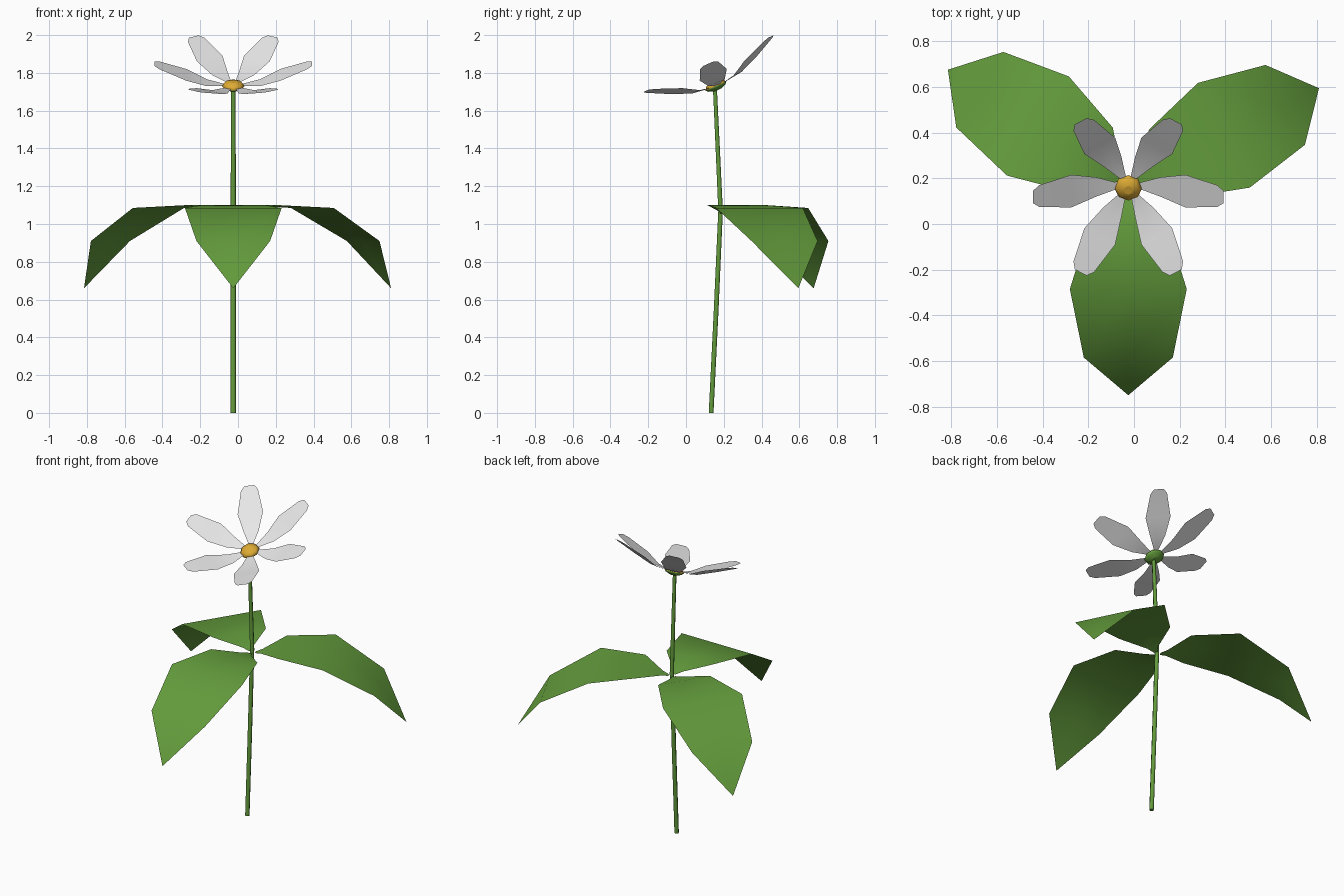
import bpy, bmesh
from math import sin, cos, pi, radians
from mathutils import Matrix, Vector

if "Cube" in bpy.data.objects:
    bpy.data.objects.remove(bpy.data.objects["Cube"])


def material(name, rgb):
    m = bpy.data.materials.new(name)
    m.diffuse_color = (*rgb, 1)
    m.use_nodes = True
    m.node_tree.nodes["Principled BSDF"].inputs["Base Color"].default_value = m.diffuse_color
    return m


GREEN = material("leaf green", (0.125, 0.33, 0.045))
WHITE = material("petal white", (0.8, 0.8, 0.8))
YELLOW = material("centre yellow", (0.73, 0.41, 0.035))


def finish(name, bm, mats):
    me = bpy.data.meshes.new(name)
    bm.to_mesh(me)
    bm.free()
    for m in mats:
        me.materials.append(m)
    ob = bpy.data.objects.new(name, me)
    bpy.context.collection.objects.link(ob)
    return ob


def blade(name, rows, mat, matrix):
    """Thin blade along +x from rows of (distance, half width, height)."""
    bm = bmesh.new()
    prev = None
    for d, w, h in rows:
        ys = (w, 0, -w) if w else (0,)
        cur = [bm.verts.new(matrix @ Vector((d, y, h))) for y in ys]
        if prev:
            for i in range(2):
                if len(cur) == 1:
                    bm.faces.new((prev[i], prev[i + 1], cur[0]))
                else:
                    bm.faces.new((prev[i], prev[i + 1], cur[i + 1], cur[i]))
        prev = cur
    for f in bm.faces:
        f.normal_update()
        f.smooth = True
    return finish(name, bm, [mat])


def lathe(name, rings, sides, mats, split=None):
    """Skin rings of (centre, radius, matrix); faces past ring `split` use material 1."""
    bm = bmesh.new()
    loops = []
    for c, r, mat in rings:
        loops.append([bm.verts.new(mat @ (Vector(c) + Vector(
            (r * cos(2 * pi * i / sides), r * sin(2 * pi * i / sides), 0))))
            for i in range(sides)])
    for k in range(len(loops) - 1):
        for i in range(sides):
            j = (i + 1) % sides
            f = bm.faces.new((loops[k][i], loops[k][j], loops[k + 1][j], loops[k + 1][i]))
            f.smooth = True
            f.material_index = int(split is not None and k >= split)
    bm.faces.new(loops[0][::-1])
    top = bm.faces.new(loops[-1])
    top.material_index = int(split is not None)
    return finish(name, bm, mats)


# Stem: slightly bent where the leaves attach
I = Matrix.Identity(4)
X = -0.025
lathe("stem", [((X, 0.133, 0), 0.0145, I), ((X, 0.16, 0.55), 0.0145, I),
               ((X, 0.183, 1.07), 0.014, I), ((X, 0.168, 1.4), 0.013, I),
               ((X, 0.153, 1.722), 0.012, I)], 6, [GREEN])

# Three drooping leaves around the stem
leaf_rows = [(0.02, 0.012, 1.055), (0.06, 0.035, 1.065), (0.185, 0.168, 1.1),
             (0.467, 0.256, 1.085), (0.767, 0.195, 0.91), (0.932, 0, 0.66)]
for n, a in (("front", 270), ("back_left", 148), ("back_right", 26.3)):
    blade("leaf_" + n, leaf_rows, GREEN,
          Matrix.Translation((X, 0.182, 0)) @ Matrix.Rotation(radians(a), 4, 'Z'))

# Six petals on a flower head tilted to the front
tilt = Matrix.Rotation(radians(23.5), 4, 'X')
head = Matrix.Translation((X, 0.168, 1.735)) @ tilt
petal_rows = [(0.035, 0.01, 0), (0.14, 0.046, 0.014), (0.25, 0.078, 0.06),
              (0.39, 0.052, 0.114), (0.417, 0.03, 0.124)]
for k in range(6):
    blade(f"petal_{k + 1}", petal_rows, WHITE,
          head @ Matrix.Rotation(radians(60 * k), 4, 'Z'))

# Flower centre: green calyx below, yellow dome above
hub = Matrix.Translation((X, 0.158, 1.731)) @ tilt
lathe("flower_centre", [((0, 0, -0.024), 0.02, hub), ((0, 0, -0.012), 0.05, hub),
                        ((0, 0, -0.001), 0.061, hub), ((0, 0, 0.017), 0.047, hub),
                        ((0, 0, 0.026), 0.02, hub)], 8, [GREEN, YELLOW], split=2)
